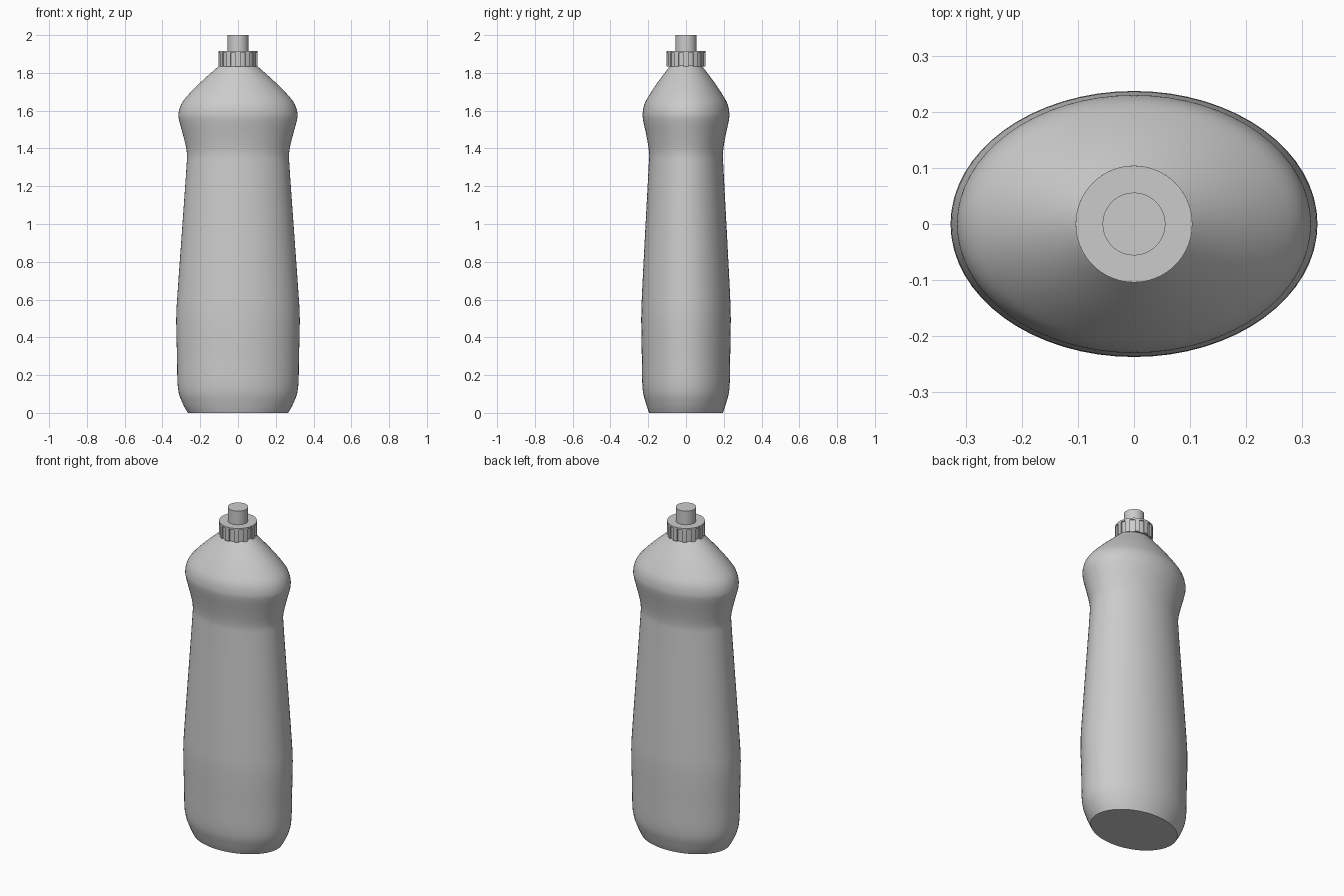
import bpy
import bmesh
from math import sin, cos, pi, radians

cube = bpy.data.objects.get("Cube")
if cube:
    bpy.data.objects.remove(cube, do_unlink=True)

grey = bpy.data.materials.new("plain grey plastic")
grey.use_nodes = True
grey.diffuse_color = (0.6, 0.6, 0.6, 1)
grey.node_tree.nodes["Principled BSDF"].inputs["Base Color"].default_value = (0.6, 0.6, 0.6, 1)


def loft(name, sections, angle=35):
    """Skin a stack of equal-length point rings and close both ends."""
    bm = bmesh.new()
    rings = [[bm.verts.new(p) for p in s] for s in sections]
    n = len(rings[0])
    for low, high in zip(rings, rings[1:]):
        for i in range(n):
            j = (i + 1) % n
            bm.faces.new((low[i], low[j], high[j], high[i]))
    bm.faces.new(rings[0][::-1])
    bm.faces.new(rings[-1])
    mesh = bpy.data.meshes.new(name)
    bm.to_mesh(mesh)
    bm.free()
    mesh.materials.append(grey)
    obj = bpy.data.objects.new(name, mesh)
    bpy.context.collection.objects.link(obj)
    bpy.ops.object.select_all(action='DESELECT')
    obj.select_set(True)
    bpy.context.view_layer.objects.active = obj
    bpy.ops.object.shade_smooth_by_angle(angle=radians(angle))
    return obj


def ellipse(z, rx, ry, n=64):
    return [(rx * cos(2 * pi * i / n), ry * sin(2 * pi * i / n), z) for i in range(n)]


def smooth_profile(points, steps=4):
    """Catmull-Rom curve through the profile points."""
    padded = [points[0]] + points + [points[-1]]
    out = []
    for a, b, c, d in zip(padded, padded[1:], padded[2:], padded[3:]):
        for k in range(steps):
            t = k / steps
            out.append([0.5 * (2 * q + (r - p) * t + (2 * p - 5 * q + 4 * r - s) * t * t
                               + (3 * q - p - 3 * r + s) * t ** 3)
                        for p, q, r, s in zip(a, b, c, d)])
    return out + [points[-1]]


# Oval bottle: height, half width, half depth
profile = [
    (0, 0.265, 0.195), (0.05, 0.293, 0.212), (0.13, 0.318, 0.23),
    (0.3, 0.323, 0.234), (0.5, 0.327, 0.237), (0.65, 0.319, 0.232),
    (1.0, 0.294, 0.214), (1.3, 0.273, 0.198), (1.38, 0.271, 0.196),
    (1.46, 0.288, 0.208), (1.55, 0.312, 0.227), (1.59, 0.314, 0.229),
    (1.635, 0.3, 0.22), (1.68, 0.267, 0.196), (1.75, 0.198, 0.15),
    (1.84, 0.098, 0.082),
]
loft("bottle_body", [ellipse(*p) for p in smooth_profile(profile)])

# Ribbed collar: alternate wide ribs and shallow grooves
ribs, outer, inner = 12, 0.104, 0.096


def ribbed(z):
    ring = []
    for k in range(ribs):
        for start, radius in ((-0.25, outer), (0.25, inner)):
            for step in range(4):
                a = 2 * pi * (k + start + step / 6) / ribs
                ring.append((radius * cos(a), radius * sin(a), z))
    return ring


loft("cap_collar", [ribbed(1.833), ribbed(1.91)], 25)
loft("cap_rim", [ellipse(z, outer, outer) for z in (1.907, 1.917)])

# Push-pull spout
loft("spout", [ellipse(z, 0.056, 0.056, 48) for z in (1.9, 2.0)])
